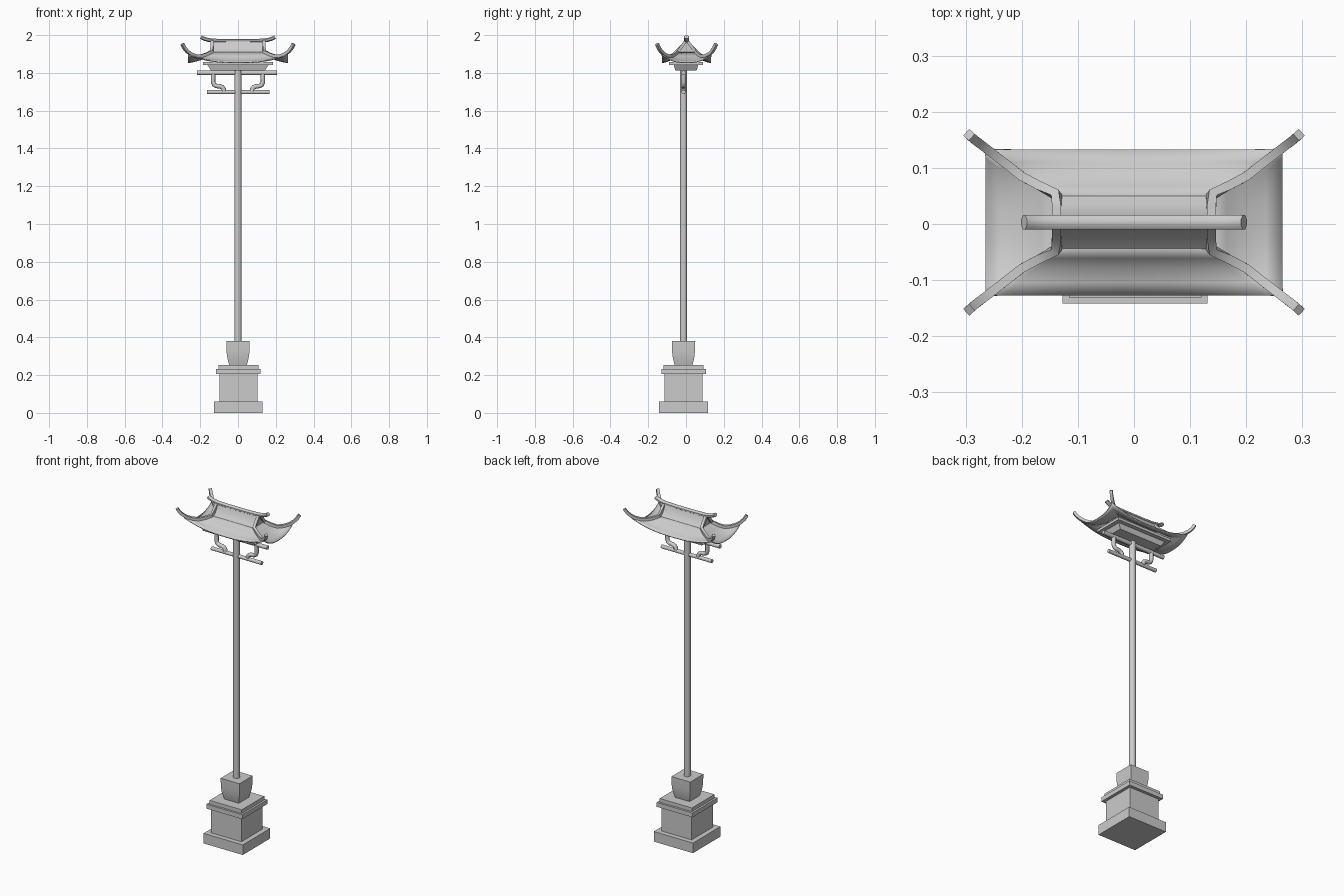
import bpy, bmesh, math
from mathutils import Vector

old = bpy.data.objects.get("Cube")
if old:
    bpy.data.objects.remove(old)

stone = bpy.data.materials.new("light grey")
stone.use_nodes = True
GREY = (0.6, 0.6, 0.6, 1)
stone.diffuse_color = GREY
stone.node_tree.nodes["Principled BSDF"].inputs["Base Color"].default_value = GREY


def finish(name, bm, smooth=None):
    bmesh.ops.remove_doubles(bm, verts=bm.verts, dist=0.0002)
    bmesh.ops.recalc_face_normals(bm, faces=bm.faces)
    mesh = bpy.data.meshes.new(name)
    bm.to_mesh(mesh)
    bm.free()
    mesh.materials.append(stone)
    ob = bpy.data.objects.new(name, mesh)
    bpy.context.collection.objects.link(ob)
    if smooth:
        bpy.ops.object.select_all(action="DESELECT")
        ob.select_set(True)
        bpy.context.view_layer.objects.active = ob
        bpy.ops.object.shade_smooth_by_angle(angle=math.radians(smooth))
    return ob


def skin(bm, rings, caps=True):
    """Bridge closed rings of points."""
    rings = [[bm.verts.new(p) for p in r] for r in rings]
    for a, b in zip(rings, rings[1:]):
        for i in range(len(a)):
            j = (i + 1) % len(a)
            bm.faces.new((a[i], a[j], b[j], b[i]))
    if caps:
        bm.faces.new(rings[0])
        bm.faces.new(rings[-1])


def stack(name, levels, cx=0, cy=0, smooth=None):
    """Rectangular block from (half x, half y, z) levels."""
    bm = bmesh.new()
    corners = ((-1, -1), (1, -1), (1, 1), (-1, 1))
    skin(bm, [[(cx + sx * hx, cy + sy * hy, z) for sx, sy in corners]
              for hx, hy, z in levels])
    return finish(name, bm, smooth)


def sweep(name, path, width, height, sides, smooth=40):
    """Tube or square beam along a path."""
    pts = [Vector(p) for p in path]
    bm = bmesh.new()
    rings = []
    side = None
    for i, p in enumerate(pts):
        t = (pts[min(i + 1, len(pts) - 1)] - pts[max(i - 1, 0)]).normalized()
        across = t.cross(Vector((0, 0, 1)))
        if across.length < 0.01:
            across = Vector((0, 1, 0))
        across.normalize()
        if side and across.dot(side) < 0:
            across.negate()
        side = across
        up = across.cross(t)
        grow = math.sqrt(2) if sides == 4 else 1
        ring = []
        for k in range(sides):
            a = 2 * math.pi * (k + 0.5) / sides
            ring.append(p + grow * (across * math.cos(a) * width + up * math.sin(a) * height))
        rings.append(ring)
    skin(bm, rings)
    return finish(name, bm, smooth)


# Pedestal, urn and pole
PX, PY = 0.002, -0.013
for name, half, low, high in (("pedestal_foot", 0.129, 0, 0.06),
                              ("pedestal_body", 0.1, 0.06, 0.208),
                              ("pedestal_cap_lower", 0.118, 0.206, 0.232),
                              ("pedestal_cap_upper", 0.106, 0.23, 0.254)):
    stack(name, [(half, half, low), (half, half, high)], PX, PY)
urn = [(0.047, 0.254), (0.053, 0.275), (0.058, 0.3), (0.061, 0.33), (0.062, 0.38)]
stack("urn", [(h, h, z) for h, z in urn], 0, PY, 40)
sweep("pole", [(0, PY, 0.37), (0, PY, 1.82)], 0.019, 0.019, 16)

# Crossbars and S-shaped brackets
sweep("upper_crossbar", [(-0.217, PY, 1.8), (0.206, PY, 1.8)], 0.012, 0.012, 12)
sweep("lower_crossbar", [(-0.164, PY, 1.698), (0.168, PY, 1.698)], 0.011, 0.011, 12)
bracket = [(0.132, 1.795), (0.132, 1.752), (0.127, 1.738), (0.116, 1.731),
           (0.096, 1.729), (0.083, 1.724), (0.076, 1.715), (0.074, 1.698)]
for label, s in (("left", 1), ("right", -1)):
    sweep(label + "_bracket", [(s * x, PY, z) for x, z in bracket], 0.012, 0.012, 10)

# Stepped ceiling under the roof
stack("ceiling_lower", [(0.143, 0.056, 1.813), (0.163, 0.066, 1.845)])
stack("ceiling_upper", [(0.185, 0.09, 1.842), (0.185, 0.09, 1.858)])

# Roof skirt: half x, half y, height mid-side, height at corner
ROOF_Y = 0.003
skirt = [(0.265, 0.13, 1.856, 1.899), (0.235, 0.107, 1.862, 1.885),
         (0.2, 0.082, 1.872, 1.88), (0.165, 0.064, 1.889, 1.892), (0.135, 0.048, 1.91, 1.91)]
N = 16
bm = bmesh.new()
rings = []
for hx, hy, mid, corner in skirt:
    ring = []
    for ax, ay, bx, by in ((-1, -1, 1, -1), (1, -1, 1, 1), (1, 1, -1, 1), (-1, 1, -1, -1)):
        for k in range(N):
            f = k / N
            z = mid + (corner - mid) * abs(2 * f - 1) ** 2.5
            ring.append((hx * (ax + (bx - ax) * f), ROOF_Y + hy * (ay + (by - ay) * f), z))
    rings.append(ring)
skin(bm, rings, caps=False)
skirt_ob = finish("roof_skirt", bm, 40)
thick = skirt_ob.modifiers.new("thickness", "SOLIDIFY")
thick.thickness = 0.005

# Upper gable with concave slopes
gable = [(0.048, 1.908), (0.032, 1.924), (0.018, 1.943), (0.008, 1.97)]
stack("roof_gable", [(0.135, h, z) for h, z in gable], 0, ROOF_Y, 40)

# Ridge beam with flared ends
ridge = [(-0.196, 1.99), (-0.18, 1.981), (-0.16, 1.975), (-0.13, 1.971), (-0.06, 1.969)]
ridge += [(-x, z) for x, z in reversed(ridge)]
sweep("ridge", [(x, ROOF_Y, z) for x, z in ridge], 0.014, 0.011, 8, 50)

# Four hip beams curling up at the corners
hip = [(0.138, 0.005, 1.968), (0.138, 0.022, 1.945), (0.138, 0.049, 1.914),
       (0.168, 0.065, 1.898), (0.2, 0.082, 1.888), (0.228, 0.104, 1.891),
       (0.25, 0.121, 1.9), (0.268, 0.135, 1.913), (0.284, 0.147, 1.932), (0.294, 0.156, 1.953)]
for xl, sx in (("left", 1), ("right", -1)):
    for yl, sy in (("front", -1), ("back", 1)):
        sweep(f"hip_{yl}_{xl}", [(sx * x, ROOF_Y + sy * y, z) for x, y, z in hip],
              0.008, 0.008, 4, 35)
